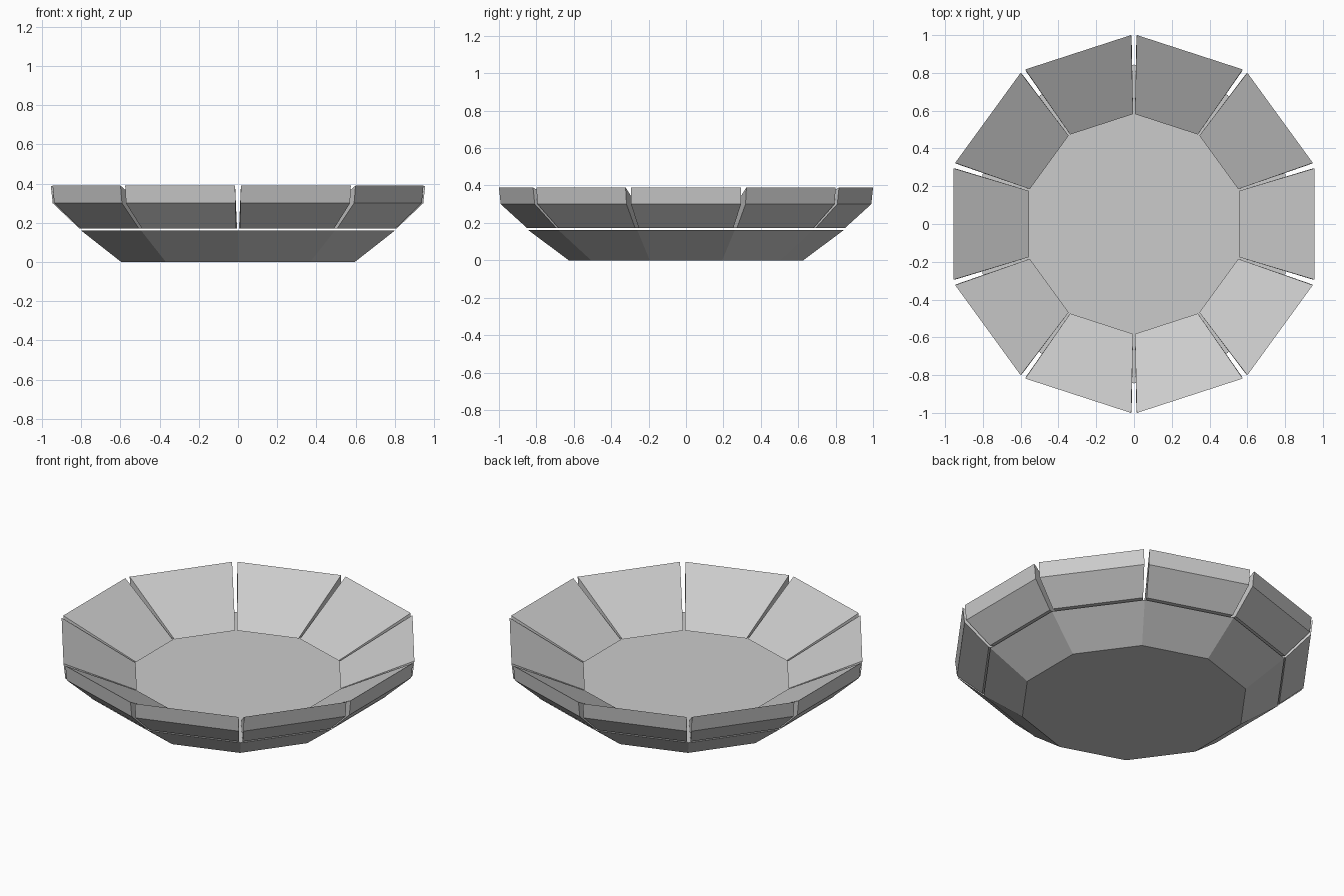
import bpy, bmesh
from math import cos, sin, radians, pi

if "Cube" in bpy.data.objects:
    bpy.data.objects.remove(bpy.data.objects["Cube"])

SIDES = 10


def mesh_object(name, verts, faces):
    bm = bmesh.new()
    vs = [bm.verts.new(v) for v in verts]
    for f in faces:
        bm.faces.new([vs[i] for i in f])
    bmesh.ops.recalc_face_normals(bm, faces=bm.faces)
    me = bpy.data.meshes.new(name)
    bm.to_mesh(me)
    bm.free()
    ob = bpy.data.objects.new(name, me)
    bpy.context.collection.objects.link(ob)
    return ob


def bridge(n, m):
    """Side quads between m rings of n points, plus the two end caps."""
    sides = [(r * n + i, r * n + (i + 1) % n, (r + 1) * n + (i + 1) % n, (r + 1) * n + i)
             for r in range(m - 1) for i in range(n)]
    return sides + [tuple(range(n)), tuple(range((m - 1) * n, m * n))]


# Flared ten-sided base with a flat floor on top
base = [(r * cos(radians(90) + 2 * pi * i / SIDES), r * sin(radians(90) + 2 * pi * i / SIDES), z)
        for r, z in ((0.627, 0.0), (0.844, 0.162)) for i in range(SIDES)]
mesh_object("base", base, bridge(SIDES, 2))

# Sloped rim panels: profile of (distance to flat side, height, half width)
profile = [(0.555, 0.172, 0.175), (0.811, 0.172, 0.253),
           (0.946, 0.300, 0.294), (0.956, 0.390, 0.295)]
for k in range(SIDES):
    panel = [(s * h, -d, z) for s in (-1, 1) for d, z, h in profile]
    ob = mesh_object(f"rim_panel_{k + 1}", panel, bridge(len(profile), 2))
    ob.rotation_euler.z = 2 * pi * (k + 0.5) / SIDES
